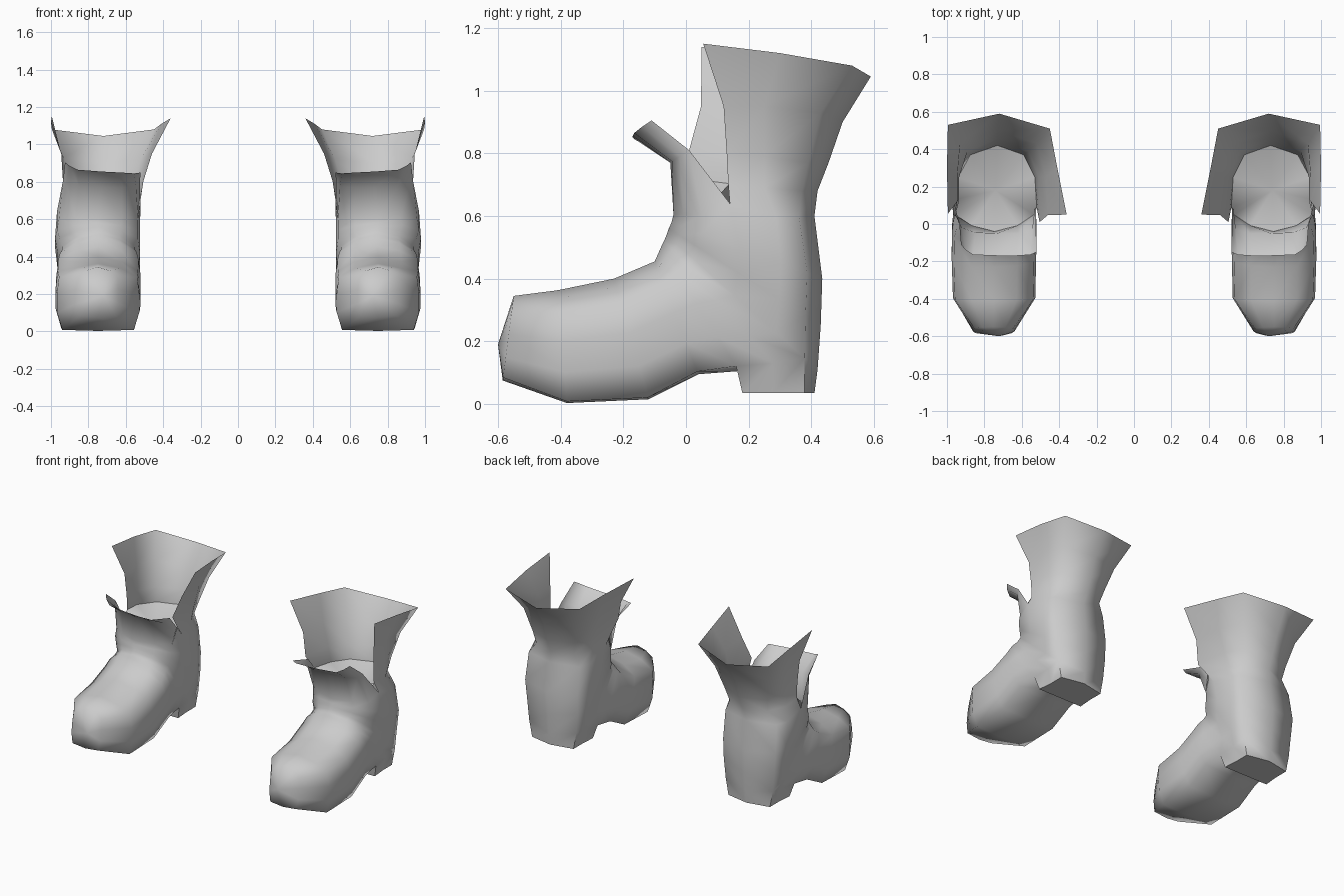
import bpy, bmesh, math

cube = bpy.data.objects.get("Cube")
if cube:
    bpy.data.objects.remove(cube, do_unlink=True)

mat = bpy.data.materials.new("light grey")
mat.use_nodes = True
GREY = (0.6, 0.6, 0.6, 1.0)
mat.diffuse_color = GREY
mat.node_tree.nodes["Principled BSDF"].inputs["Base Color"].default_value = GREY

N = 12      # points round each cross-section

# Each ring: front/top y,z   back/sole y,z   inner x, outer x   corner squareness
RINGS = [
    (-.55, .345, -.585, .075, .64, .86, .93),
    (-.41, .363, -.38, .003, .528, .968, .97),
    (-.23, .40, -.12, .015, .523, .975, .97),
    (-.10, .455, .04, .095, .52, .972, .95),
    (-.080, .50, .17, .105, .53, .962, .92),
    (-.070, .52, .30, .105, .54, .95, .88),
    (-.062, .54, .42, .11, .54, .95, .83),
    (-.055, .56, .43, .25, .525, .965, .80),
    (-.046, .58, .435, .40, .523, .978, .80),
    (-.04, .605, .41, .60, .523, .968, .78),
]
HEEL_RINGS = rings_4_to_6 = (4, 5, 6)

# Shaft rows, from outer front edge round the back to inner front edge
SHAFT = [
    [(.935, .135, .70), (.94, .25, .69), (.875, .37, .68), (.73, .42, .68),
     (.59, .37, .68), (.53, .25, .69), (.52, .085, .71)],
    [(.935, .13, .80), (.935, .25, .79), (.89, .39, .77), (.73, .455, .77),
     (.565, .39, .77), (.51, .25, .79), (.505, .01, .81)],
    [(.945, .12, .95), (.945, .25, .95), (.93, .43, .93), (.73, .50, .90),
     (.52, .43, .92), (.47, .25, .95), (.46, .048, .95)],
    [(.995, .055, 1.15), (1.0, .30, 1.12), (.995, .53, 1.08), (.72, .59, 1.045),
     (.45, .51, 1.08), (.41, .30, 1.11), (.36, .05, 1.14)],
]

# Tongue rows, from inner edge across the front to outer edge
TONGUE = [
    [(.525, .01, .80), (.545, -.03, .775), (.62, -.05, .77), (.73, -.05, .77),
     (.85, -.045, .775), (.92, -.02, .79), (.935, .01, .81)],
    [(.52, -.15, .85), (.555, -.165, .845), (.63, -.17, .85), (.73, -.17, .855),
     (.86, -.165, .865), (.90, -.14, .885), (.925, -.11, .905)],
]


def ring_points(fy, fz, by, bz, x0, x1, corner):
    # u runs back/sole (-1) to front/top (+1), v runs across
    half = [(1, 0), (.86, .55), (.6, .95), (.1, 1), (-.45, 1),
            (-corner, .87), (-1, 0)]
    section = half + [(u, -v) for u, v in half[-2:0:-1]]
    cx, hw = (x0 + x1) / 2, (x1 - x0) / 2
    return [(cx + hw * v, (fy + by) / 2 + (fy - by) / 2 * u,
             (fz + bz) / 2 + (fz - bz) / 2 * u) for u, v in section]


def bridge(bm, a, b, closed):
    count = len(a) if closed else len(a) - 1
    for i in range(count):
        j = (i + 1) % len(a)
        bm.faces.new((a[i], a[j], b[j], b[i]))


def cap(bm, ring, tip):
    tip = bm.verts.new(tip)
    for i in range(len(ring)):
        bm.faces.new((ring[i], ring[(i + 1) % len(ring)], tip))


def finish(bm, name):
    bmesh.ops.recalc_face_normals(bm, faces=bm.faces)
    mesh = bpy.data.meshes.new(name)
    bm.to_mesh(mesh)
    bm.free()
    mesh.materials.append(mat)
    mesh.shade_smooth()
    mesh.set_sharp_from_angle(angle=math.radians(75))
    obj = bpy.data.objects.new(name, mesh)
    bpy.context.collection.objects.link(obj)
    # Second boot of the pair
    mirror = obj.modifiers.new("pair", 'MIRROR')
    mirror.use_mirror_merge = False


# Boot: foot and ankle lofted, then open shaft and tongue
bm = bmesh.new()
rings = [[bm.verts.new(p) for p in ring_points(*r)] for r in RINGS]
for a, b in zip(rings, rings[1:]):
    bridge(bm, a, b, True)
cap(bm, rings[0], (.72, -.60, .19))
ankle = rings[-1]
for v in (ankle[3], ankle[9]):      # notches between shaft and tongue
    v.co.y, v.co.z = .14, .64
for start, rows in ((3, SHAFT), (9, TONGUE)):
    lower = [ankle[(start + i) % N] for i in range(7)]
    for row in rows:
        upper = [bm.verts.new(p) for p in row]
        bridge(bm, lower, upper, False)
        lower = upper
floor_points = SHAFT[0] + [ankle[i].co.copy() for i in (10, 11, 0, 1, 2)]

# Heel: the rear of the sole drawn down and tapered
sole = {rings[r][i] for r in HEEL_RINGS for i in (5, 6, 7)}
faces = [f for f in bm.faces if all(v in sole for v in f.verts)]
for item in bmesh.ops.extrude_face_region(bm, geom=faces)["geom"]:
    if isinstance(item, bmesh.types.BMVert):
        x, y, z = item.co
        item.co = (.74 + (x - .74) * .88, min(max(y, .18), .41), .035)
bmesh.ops.delete(bm, geom=[f for f in faces if f.is_valid], context='FACES')
finish(bm, "boots")

# Insole closing the inside at the ankle
bm = bmesh.new()
cap(bm, [bm.verts.new(p) for p in floor_points], (.74, .18, .59))
finish(bm, "insoles")
